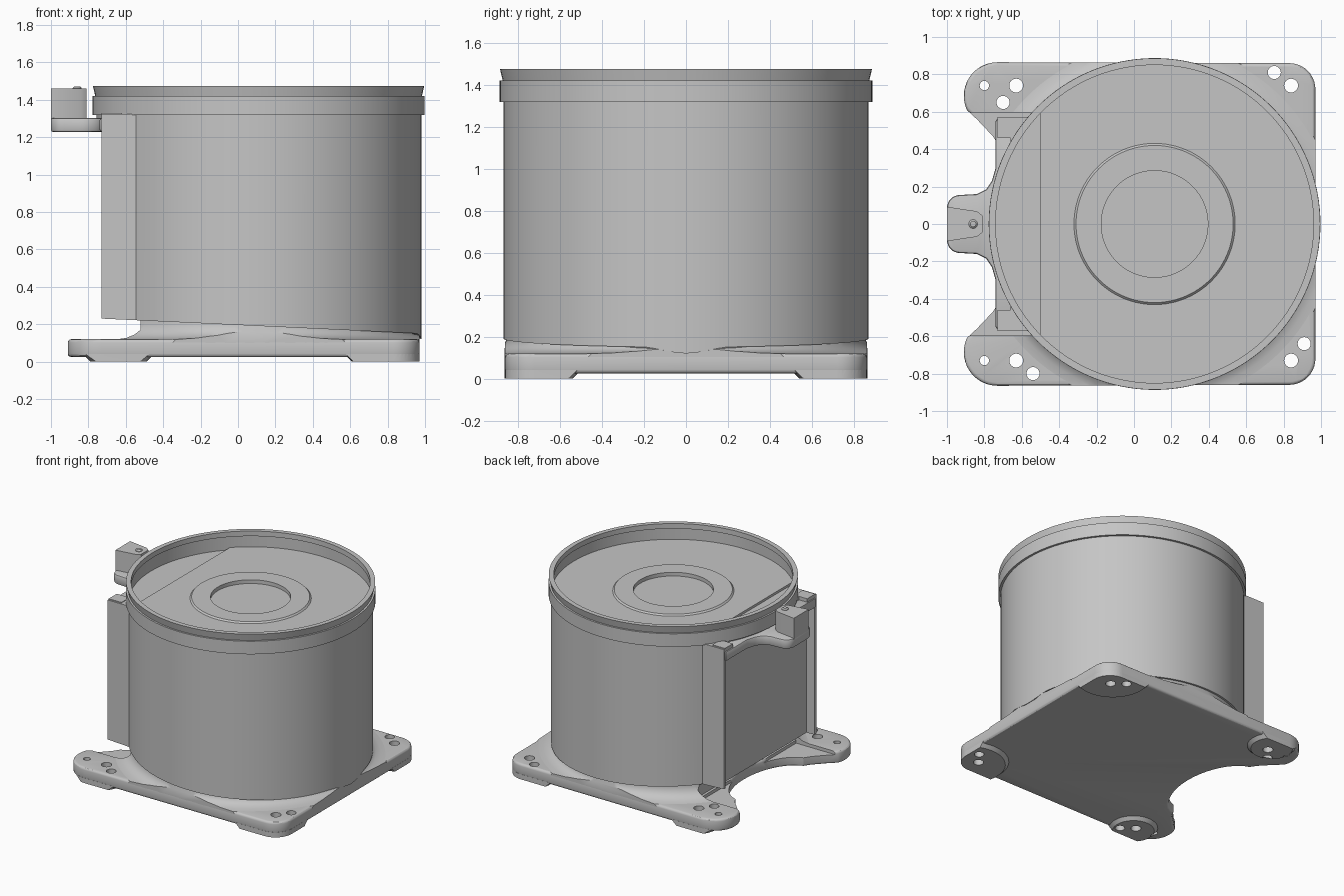
import bpy, bmesh, math
from math import cos, sin, pi, radians

cube = bpy.data.objects.get("Cube")
if cube:
    bpy.data.objects.remove(cube, do_unlink=True)

grey = bpy.data.materials.new("plain grey")
grey.use_nodes = True
COLOUR = (0.56, 0.56, 0.56, 1)
grey.diffuse_color = COLOUR
grey.node_tree.nodes["Principled BSDF"].inputs["Base Color"].default_value = COLOUR

CX = 0.11        # drum axis
R = 0.87         # drum radius
SEG = 128


def finish(name, bm):
    bmesh.ops.recalc_face_normals(bm, faces=bm.faces)
    mesh = bpy.data.meshes.new(name)
    bm.to_mesh(mesh)
    bm.free()
    mesh.materials.append(grey)
    ob = bpy.data.objects.new(name, mesh)
    bpy.context.collection.objects.link(ob)
    return ob


def prism(name, pts, z0, z1):
    bm = bmesh.new()
    face = bm.faces.new([bm.verts.new((x, y, z0)) for x, y in pts])
    top = bmesh.ops.extrude_face_region(bm, geom=[face])["geom"]
    bmesh.ops.translate(bm, vec=(0, 0, z1 - z0),
                        verts=[v for v in top if isinstance(v, bmesh.types.BMVert)])
    # extruding removes the source face, so close the bottom again
    rim = [e for e in bm.edges if e.is_boundary]
    if rim:
        bmesh.ops.holes_fill(bm, edges=rim)
    return finish(name, bm)


def box(name, x0, x1, y0, y1, z0, z1):
    return prism(name, [(x0, y0), (x1, y0), (x1, y1), (x0, y1)], z0, z1)


def arc(x, y, r, a0, a1, n):
    return [(x + r * cos(radians(a0 + (a1 - a0) * i / n)),
             y + r * sin(radians(a0 + (a1 - a0) * i / n))) for i in range(n + 1)]


def disc(name, x, y, r, z0, z1, n=SEG):
    return prism(name, arc(x, y, r, 0, 360, n)[:-1], z0, z1)


def lathe(name, profile, x=CX, y=0, n=SEG):
    """Revolve a closed (radius, height) profile around a vertical axis."""
    bm = bmesh.new()
    rings = [[bm.verts.new((x + r * cos(2 * pi * i / n), y + r * sin(2 * pi * i / n), z))
              for i in range(n)] for r, z in profile]
    for a, b in zip(rings, rings[1:] + rings[:1]):
        for i in range(n):
            j = (i + 1) % n
            bm.faces.new((a[i], a[j], b[j], b[i]))
    return finish(name, bm)


def apply(ob, kind, **settings):
    mod = ob.modifiers.new(kind.lower(), kind)
    for key, value in settings.items():
        setattr(mod, key, value)
    bpy.context.view_layer.objects.active = ob
    bpy.ops.object.modifier_apply(modifier=mod.name)


def boolean(ob, cutter, operation="DIFFERENCE"):
    apply(ob, "BOOLEAN", object=cutter, operation=operation, solver="EXACT")
    bpy.data.objects.remove(cutter, do_unlink=True)


def mirrored(half):
    """Close a half outline (y >= 0) with its reflection in y."""
    return half + [(x, -y) for x, y in reversed(half) if y > 1e-6]


# Base plate outline: rounded corners, two lobes, curved notch between them
half_plate = (arc(0.83, 0.72, 0.14, 0, 90, 10)
              + arc(-0.73, 0.685, 0.18, 90, 205, 14)
              + [(-0.84, 0.56), (-0.755, 0.47)]
              + [(-0.77 + 0.26 * cos(radians(a)), 0.43 * sin(radians(a)))
                 for a in range(80, -1, -8)])
outline = mirrored(half_plate)

HOLES = [(-0.8, 0.74, 0.025), (-0.63, 0.74, 0.037), (-0.7, 0.65, 0.035),
         (0.75, 0.81, 0.035), (0.84, 0.74, 0.037),
         (-0.8, -0.73, 0.025), (-0.63, -0.73, 0.037), (-0.54, -0.8, 0.035),
         (0.91, -0.64, 0.035), (0.84, -0.73, 0.037)]


def drill(ob):
    for x, y, r in HOLES:
        boolean(ob, disc("drill", x, y, r, -0.1, 0.16, 24))


plate = prism("base_plate", outline, 0.025, 0.12)
apply(plate, "BEVEL", width=0.018, segments=3, limit_method="ANGLE", angle_limit=radians(50))
boolean(plate, box("step", -1.2, -0.54, -0.595, 0.595, 0.095, 0.3))
drill(plate)

# Corner feet: tapered pads trimmed to the plate outline
for side, s in (("left", 1), ("right", -1)):
    for end, x, y, r in (("front", 0.87, 0.8, 0.3), ("rear", -0.64, 0.77, 0.19)):
        foot = prism(f"{side}_{end}_foot", outline, 0, 0.05)
        pad = lathe("pad", [(0.001, -0.01), (r - 0.05, -0.01), (r - 0.04, 0),
                            (r, 0.04), (0.001, 0.04)], x, s * y, 48)
        boolean(foot, pad, "INTERSECT")
        drill(foot)

# Flared riser between plate and drum, lower towards +x
riser = lathe("riser", [(0.3, 0.1), (0.98, 0.1), (0.97, 0.119), (0.925, 0.125), (0.89, 0.14),
                        (0.868, 0.16), (0.855, 0.19), (0.855, 0.25), (0.3, 0.25)])
for v in riser.data.vertices:
    if v.co.z > 0.12:
        v.co.z = 0.12 + (v.co.z - 0.12) * (1 - 0.5 * v.co.x)
boolean(riser, prism("trim", outline, 0.05, 0.4), "INTERSECT")
boolean(riser, box("trim", -1.2, -0.52, -0.595, 0.595, 0, 0.5))

# Drum: round wall, recessed flat side between two tangent flanges
FLANGE_Y = 0.573
end_angle = math.degrees(pi - math.asin(FLANGE_Y / R))
half_drum = arc(CX, 0, R, 0, end_angle, 56) + [
    (-0.73, FLANGE_Y), (-0.73, 0.55), (-0.66, 0.55)]
drum = prism("drum", mirrored(half_drum), 0.2, 1.345)
boolean(drum, disc("bore", CX, 0, 0.285, 1.26, 1.5))
boolean(drum, box("shelf_cut", -1.2, -0.5, -1, 1, 1.325, 1.5))
for v in drum.data.vertices:
    if v.co.z < 0.3:
        v.co.z = 0.196 - 0.047 * v.co.x
        if v.co.x > 0.5 and abs(v.co.y) < 0.22:
            v.co.z -= 0.015 * (1 + cos(pi * v.co.y / 0.22))

# Raised ring on the deck
lathe("deck_ring", [(0.285, 1.34), (0.285, 1.356), (0.42, 1.356), (0.432, 1.344), (0.432, 1.34)])

# Lower shelf beyond the flat side
disc("deck_shelf", CX, 0, 0.866, 1.3, 1.327)

# Rim collar with flared lip and an inner groove
lathe("rim_collar", [(0.864, 1.318), (0.887, 1.318), (0.887, 1.42), (0.873, 1.42),
                     (0.886, 1.475), (0.85, 1.475), (0.85, 1.435), (0.864, 1.43)])

# Small lug at the top of each flange
for side, s in (("left", 1), ("right", -1)):
    ya, yb = sorted((s * 0.46, s * 0.56))
    box(f"{side}_lug", -0.73, -0.62, ya, yb, 1.27, 1.33)

# Latch bracket: cross bar with a rounded tongue
half_bracket = ([(-0.45, 0.56), (-0.74, 0.56), (-0.74, 0.3), (-0.76, 0.23), (-0.79, 0.185),
                 (-0.84, 0.16)] + arc(-0.93, 0.085, 0.07, 90, 180, 8))
bracket = prism("latch_bracket", mirrored(half_bracket), 1.228, 1.303)
apply(bracket, "BEVEL", width=0.012, segments=2, limit_method="ANGLE", angle_limit=radians(50))

# Latch block and its peg
prism("latch_block", mirrored([(-1, 0.092), (-0.84, 0.068), (-0.81, 0.045)]), 1.295, 1.46)
lathe("latch_peg", [(0.001, 1.45), (0.024, 1.45), (0.024, 1.464), (0.015, 1.472),
                    (0.001, 1.472)], -0.86, 0, 24)

# Smooth shading with sharp edges kept
bpy.ops.object.select_all(action="DESELECT")
for ob in bpy.context.collection.objects:
    if ob.type == "MESH":
        ob.select_set(True)
        bpy.context.view_layer.objects.active = ob
bpy.ops.object.shade_smooth_by_angle(angle=radians(30))
